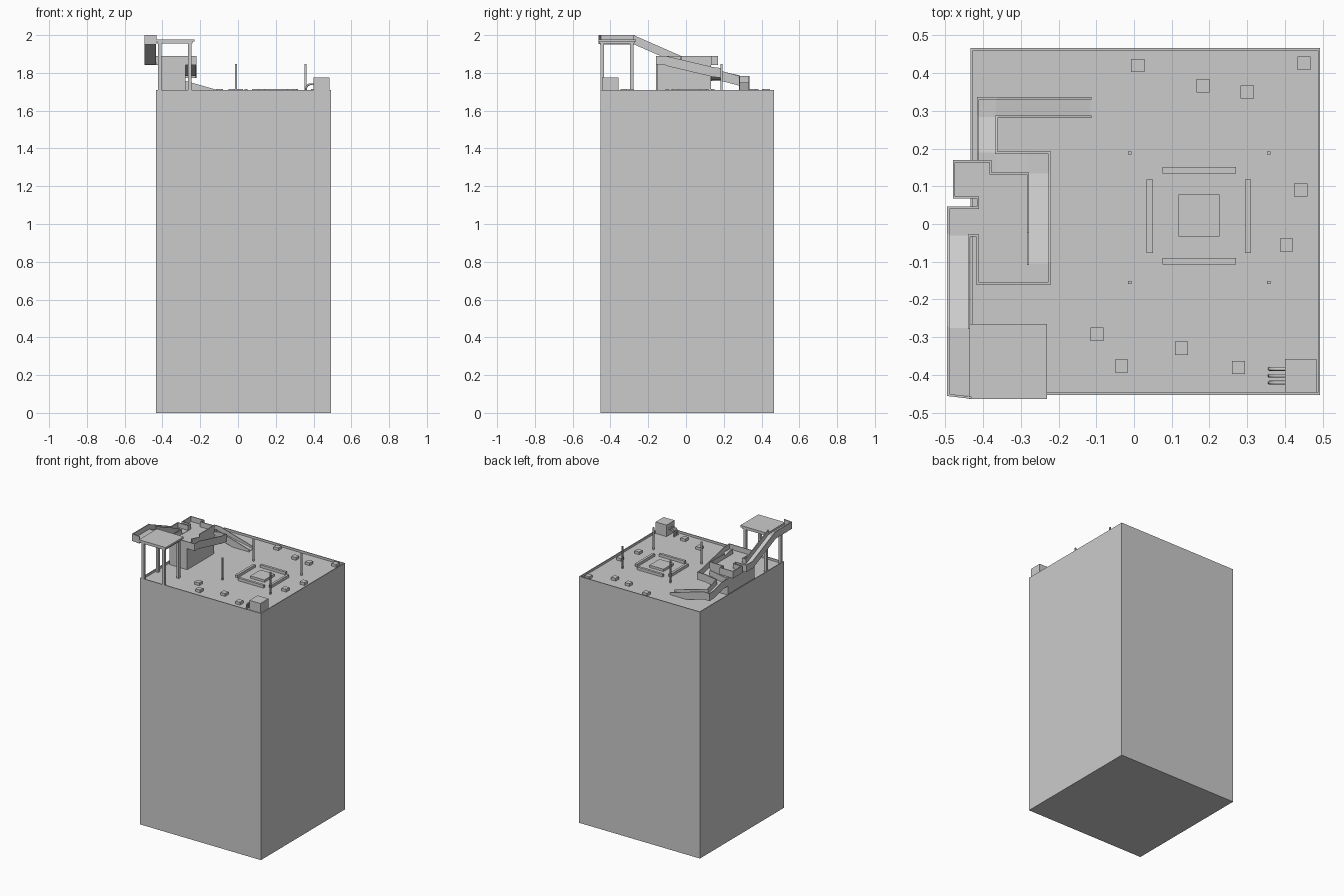
import bpy, bmesh
from mathutils import Vector

ROOF = 1.695


def finish(name, bm):
    bmesh.ops.recalc_face_normals(bm, faces=bm.faces)
    me = bpy.data.meshes.new(name)
    bm.to_mesh(me)
    bm.free()
    ob = bpy.data.objects.new(name, me)
    bpy.context.collection.objects.link(ob)
    return ob


def add_prism(bm, top, drop):
    # closed slab hanging below a top outline
    a = [bm.verts.new(p) for p in top]
    b = [bm.verts.new((p[0], p[1], p[2] - drop)) for p in top]
    bm.faces.new(a)
    bm.faces.new(b[::-1])
    n = len(a)
    for i in range(n):
        j = (i + 1) % n
        bm.faces.new((a[i], b[i], b[j], a[j]))


def slab(name, top, drop):
    bm = bmesh.new()
    add_prism(bm, top, drop)
    return finish(name, bm)


def box(name, x0, x1, y0, y1, z0, z1):
    return slab(name, [(x0, y0, z1), (x1, y0, z1), (x1, y1, z1), (x0, y1, z1)], z1 - z0)


def wall(name, path, drop=0.052, t=0.006):
    # thin railing following a path of top points
    bm = bmesh.new()
    for p, q in zip(path, path[1:]):
        p, q = Vector(p), Vector(q)
        d = Vector((q.x - p.x, q.y - p.y, 0)).normalized() * t / 2
        n = Vector((-d.y, d.x, 0))
        add_prism(bm, [p - d + n, p - d - n, q + d - n, q + d + n], drop)
    return finish(name, bm)


def ramp_y(name, x0, x1, ya, za, yb, zb):
    return slab(name, [(x0, ya, za), (x1, ya, za), (x1, yb, zb), (x0, yb, zb)], 0.012)


def ramp_x(name, y0, y1, xa, za, xb, zb):
    return slab(name, [(xa, y0, za), (xb, y0, zb), (xb, y1, zb), (xa, y1, za)], 0.012)


# Tower body and low parapet
X0, X1, Y0, Y1 = -0.433, 0.493, -0.453, 0.466
box("tower_body", X0, X1, Y0, Y1, 0, ROOF)
e = 0.003
wall("parapet", [(X0 + e, Y0 + e, 1.71), (X1 - e, Y0 + e, 1.71), (X1 - e, Y1 - e, 1.71),
                 (X0 + e, Y1 - e, 1.71), (X0 + e, Y0 + e, 1.71)], 0.02)

# Central planter, benches and lamp poles
box("planter", 0.118, 0.226, -0.033, 0.078, ROOF - .01, 1.711)
for i, y in enumerate((-0.099, 0.142)):
    box(f"bench_x_{i}", 0.075, 0.27, y - .0085, y + .0085, ROOF - .01, 1.714)
for i, x in enumerate((0.042, 0.302)):
    box(f"bench_y_{i}", x - .0085, x + .0085, -0.077, 0.118, ROOF - .01, 1.714)
for x in (-0.011, 0.357):
    for y in (-0.155, 0.188):
        box("lamp_pole", x - .0045, x + .0045, y - .0045, y + .0045, ROOF - .01, 1.848)

# Roof vents
for x, y in [(0.01, .42), (.183, .366), (.30, .35), (.45, .426), (.442, .09), (.404, -.056),
             (-.098, -.292), (-.033, -.376), (.126, -.329), (.277, -.38)]:
    box("roof_vent", x - .0175, x + .0175, y - .0175, y + .0175, ROOF - .01, 1.714)

# Corner utility hut with bent pipes
box("utility_hut", 0.40, 0.484, -0.446, -0.358, ROOF - .01, 1.775)
for i, y in enumerate((-0.384, -0.402, -0.42)):
    cu = bpy.data.curves.new(f"hut_pipe_{i}", 'CURVE')
    cu.dimensions = '3D'
    cu.bevel_depth = 0.005
    cu.bevel_resolution = 2
    sp = cu.splines.new('POLY')
    pts = [(.402, 1.74), (.38, 1.74), (.368, 1.734), (.361, 1.722), (.359, 1.69)]
    sp.points.add(len(pts) - 1)
    for s, (x, z) in zip(sp.points, pts):
        s.co = (x, y, z, 1)
    bpy.context.collection.objects.link(bpy.data.objects.new(f"hut_pipe_{i}", cu))

# Lookout deck on four legs
box("deck", -0.437, -0.231, -0.463, -0.265, 1.965, 1.978)
box("deck_underframe", -0.43, -0.24, -0.457, -0.272, 1.955, 1.965)
for x in (-0.414, -0.256):
    for y in (-0.444, -0.288):
        box("deck_leg", x - .009, x + .009, y - .009, y + .009, ROOF - .01, 1.96)

# Upper ramp hanging over the tower edge
L, R = -0.492, -0.434
box("upper_ramp_start", L, R, -0.455, -0.275, 1.95, 1.965)
ramp_y("upper_ramp_floor", L, R, -0.275, 1.965, -0.03, 1.857)
box("upper_ramp_landing", L, -0.41, -0.03, 0.043, 1.845, 1.857)
wall("upper_ramp_outer_wall", [(R, -.460, 2), (L, -.453, 2), (L, -.275, 2), (L, -.03, 1.89),
                               (L, .043, 1.89), (-.413, .043, 1.89), (-.413, .07, 1.89),
                               (-.477, .07, 1.89), (-.477, .166, 1.89), (-.38, .166, 1.89),
                               (-.38, .134, 1.89), (-.281, .134, 1.89), (-.281, -.02, 1.89)], 0.048)
wall("upper_ramp_inner_wall", [(-.437, -.275, 2), (-.437, -.03, 1.89), (-.415, -.03, 1.89),
                               (-.415, -.157, 1.89), (-.223, -.157, 1.89), (-.223, -.105, 1.89)], 0.048)

# Middle terrace block and overhanging balcony
box("terrace_block", -0.416, -0.279, -0.158, 0.133, ROOF - .01, 1.855)
box("balcony_floor", -0.478, -0.38, 0.07, 0.167, 1.843, 1.855)

# Lower ramp winding down to the roof
box("lower_ramp_start", -0.281, -0.222, -0.158, -0.105, 1.843, 1.855)
ramp_y("lower_ramp_floor_1", -0.281, -0.222, -0.105, 1.855, 0.134, 1.795)
box("lower_ramp_corner", -0.281, -0.222, 0.134, 0.19, 1.783, 1.795)
ramp_x("lower_ramp_floor_2", 0.134, 0.19, -0.281, 1.795, -0.365, 1.775)
box("lower_ramp_corner_2", -0.415, -0.365, 0.134, 0.19, 1.763, 1.775)
ramp_y("lower_ramp_floor_3", -0.415, -0.365, 0.19, 1.775, 0.284, 1.748)
box("lower_ramp_corner_3", -0.415, -0.365, 0.284, 0.333, 1.736, 1.748)
ramp_x("lower_ramp_floor_4", 0.284, 0.333, -0.365, 1.748, -0.115, 1.698)
wall("lower_ramp_right_wall", [(-.223, -.105, 1.89), (-.223, .134, 1.832), (-.223, .189, 1.825),
                               (-.281, .189, 1.825), (-.365, .189, 1.81), (-.365, .284, 1.783),
                               (-.115, .284, 1.71)])
wall("lower_ramp_left_wall", [(-.281, -.105, 1.89), (-.281, .134, 1.832), (-.413, .134, 1.81),
                              (-.413, .189, 1.81), (-.413, .284, 1.785), (-.413, .333, 1.783),
                              (-.365, .333, 1.783), (-.115, .333, 1.71)])
